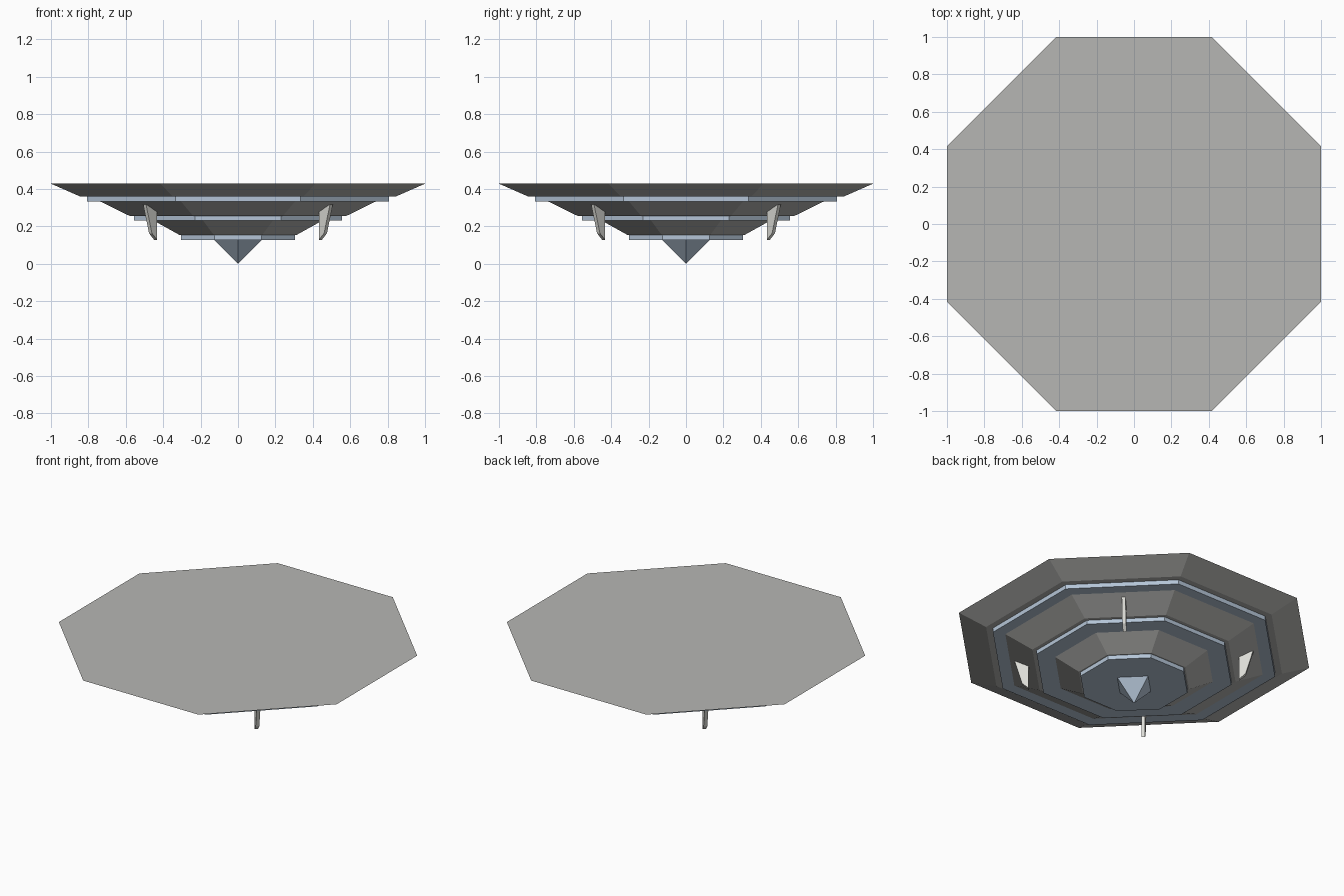
import bpy, bmesh, math

if "Cube" in bpy.data.objects:
    bpy.data.objects.remove(bpy.data.objects["Cube"])


def material(name, colour):
    m = bpy.data.materials.new(name)
    m.diffuse_color = (*colour, 1)
    m.use_nodes = True
    m.node_tree.nodes["Principled BSDF"].inputs["Base Color"].default_value = m.diffuse_color
    return m


GREY = material("warm_grey", (0.47, 0.47, 0.455))
BLUE = material("pale_steel_blue", (0.46, 0.56, 0.68))
WHITE = material("off_white", (0.71, 0.71, 0.67))


def finish(name, bm, mat):
    bmesh.ops.recalc_face_normals(bm, faces=bm.faces)
    me = bpy.data.meshes.new(name)
    bm.to_mesh(me)
    bm.free()
    me.materials.append(mat)
    ob = bpy.data.objects.new(name, me)
    bpy.context.collection.objects.link(ob)
    return ob


def octagon_tier(name, z_low, z_high, a_low, a_high, mat):
    """Eight-sided frustum, sized by the distance from centre to flat side."""
    bm = bmesh.new()
    rings = []
    for z, a in ((z_low, a_low), (z_high, a_high)):
        r = a / math.cos(math.pi / 8)
        rings.append([bm.verts.new((r * math.cos((i + 0.5) * math.pi / 4),
                                    r * math.sin((i + 0.5) * math.pi / 4), z))
                      for i in range(8)])
    low, high = rings
    bm.faces.new(low)
    bm.faces.new(high)
    for i in range(8):
        j = (i + 1) % 8
        bm.faces.new((low[i], low[j], high[j], high[i]))
    return finish(name, bm, mat)


# Sloping hull tiers
octagon_tier("upper_hull", 0.36, 0.428, 0.845, 1.0, GREY)
octagon_tier("middle_hull", 0.256, 0.332, 0.58, 0.735, GREY)
octagon_tier("lower_hull", 0.155, 0.23, 0.315, 0.45, GREY)

# Flat bands below each tier
octagon_tier("upper_band", 0.332, 0.36, 0.806, 0.806, BLUE)
octagon_tier("middle_band", 0.23, 0.256, 0.556, 0.556, BLUE)
octagon_tier("lower_band", 0.128, 0.155, 0.305, 0.305, BLUE)

# Four-sided point at the bottom, corners on the axes
bm = bmesh.new()
tip = bm.verts.new((0, 0, 0))
base = [bm.verts.new((0.13 * x, 0.13 * y, 0.129))
        for x, y in ((1, 0), (0, 1), (-1, 0), (0, -1))]
bm.faces.new(base)
for i in range(4):
    bm.faces.new((base[i], base[(i + 1) % 4], tip))
finish("bottom_point", bm, BLUE)

# Four radial fins hanging from the middle hull on the diagonals
FIN = [(0.623, 0.28), (0.707, 0.32), (0.662, 0.163), (0.623, 0.128)]
for k in range(4):
    bm = bmesh.new()
    left = [bm.verts.new((r, -0.011, z)) for r, z in FIN]
    right = [bm.verts.new((r, 0.011, z)) for r, z in FIN]
    bm.faces.new(left)
    bm.faces.new(right)
    for i in range(4):
        j = (i + 1) % 4
        bm.faces.new((left[i], left[j], right[j], right[i]))
    fin = finish(f"fin_{k + 1}", bm, WHITE)
    fin.rotation_euler.z = math.pi / 4 + k * math.pi / 2
